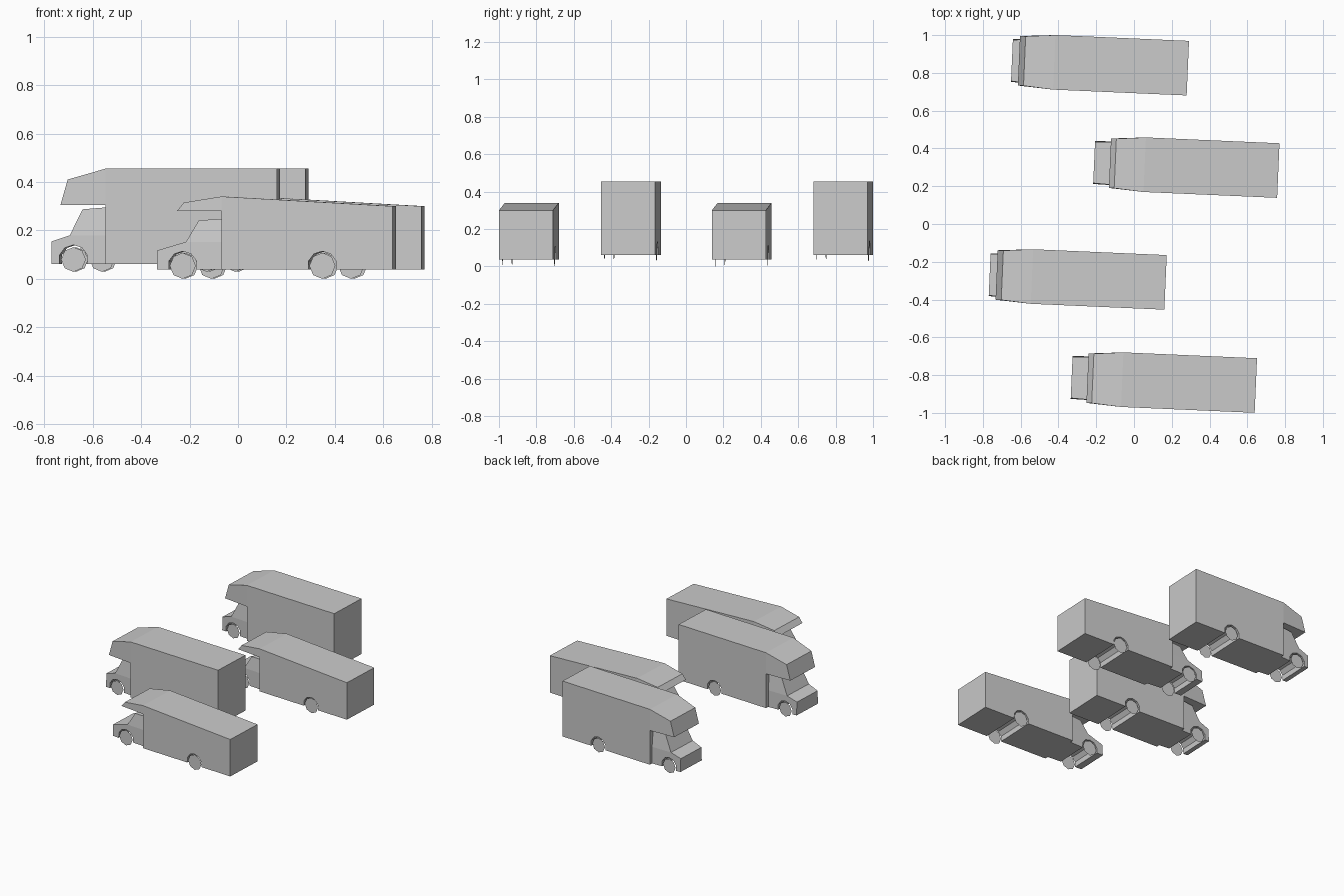
import bpy, bmesh, math

if "Cube" in bpy.data.objects:
    bpy.data.objects.remove(bpy.data.objects["Cube"])

TURN = math.radians(-2.5)
BODY_W, NOSE_W, CAB_W = 0.1445, 0.131, 0.115


def arch(x, z, floor, w, r=0.06, n=6):
    """Wheel-arch points running front to rear along the floor line."""
    a0 = math.asin((floor - z) / r)
    a1 = math.pi - a0
    angles = [a1 + (a0 - a1) * i / n for i in range(n + 1)]
    return [(x + r * math.cos(a), z + r * math.sin(a), w) for a in angles]


def shell(name, upper, floor_pts, split):
    """Symmetric shell from (x, z, half_width) loop; side walls split at two corners."""
    pts = upper + floor_pts
    i, j = split
    n = len(pts)
    walls = [list(range(i, j + 1)), list(range(j, n)) + list(range(0, i + 1))]
    bm = bmesh.new()
    near = [bm.verts.new((x, -w, z)) for x, z, w in pts]
    far = [bm.verts.new((x, w, z)) for x, z, w in pts]
    for k in range(n):
        m = (k + 1) % n
        bm.faces.new((near[k], near[m], far[m], far[k]))
    for wall in walls:
        bm.faces.new([near[k] for k in wall])
        bm.faces.new([far[k] for k in reversed(wall)])
    bmesh.ops.recalc_face_normals(bm, faces=bm.faces)
    return finish(name, bm)


def disc_pair(name, x, z, r, w):
    """Two flat eight-sided wheels, one per side."""
    bm = bmesh.new()
    for s in (-1, 1):
        ring = [bm.verts.new((x + r * math.sin(k * math.pi / 4), s * w,
                              z - s * r * math.cos(k * math.pi / 4)
                              )) for k in range(8)]
        bm.faces.new(ring)
    return finish(name, bm)


def finish(name, bm):
    mesh = bpy.data.meshes.new(name)
    bm.to_mesh(mesh)
    bm.free()
    return mesh


def camper_meshes(kind, floor, roof, nose, cab, wheels, wheel_z, wheel_r):
    front = -0.708
    under = nose[0][1]
    # Living box with the overhanging sleeping nose
    body = shell(kind + "_body",
                 [(0, floor, BODY_W), (0, roof[1], BODY_W), (front, roof[0], BODY_W),
                  (*nose[1], NOSE_W), (*nose[0], NOSE_W), (front, under, BODY_W),
                  (front, floor, BODY_W)],
                 arch(wheels[1], wheel_z, floor, BODY_W), (2, 5))
    # Cab: bonnet, sloping windscreen, roof, narrowing above the belt line
    x0, z0 = cab[0]
    belt = cab[1][1]
    cab_mesh = shell(kind + "_cab",
                     [(x0, floor, CAB_W - 0.002), (x0, z0, CAB_W - 0.006),
                      (*cab[1], CAB_W), (*cab[2], CAB_W - 0.012),
                      (front, cab[3], CAB_W - 0.006), (front, belt, CAB_W + 0.005),
                      (front, floor, CAB_W + 0.005)],
                     arch(wheels[0], wheel_z, floor, CAB_W)[::-1], (2, 5))
    # Wheels
    fw = disc_pair(kind + "_front_wheels", wheels[0], wheel_z, wheel_r, CAB_W - 0.002)
    rw = disc_pair(kind + "_rear_wheels", wheels[1], wheel_z, wheel_r, BODY_W - 0.005)
    return [body, cab_mesh, fw, rw]


tall = camper_meshes("tall_camper", 0.062, (0.455, 0.455),
                     [(-0.895, 0.305), (-0.865, 0.41)],
                     [(-0.932, 0.155), (-0.857, 0.18), (-0.805, 0.287), 0.295],
                     (-0.842, -0.29), 0.08, 0.051)
low = camper_meshes("low_camper", 0.038, (0.34, 0.30),
                    [(-0.892, 0.28), (-0.864, 0.315)],
                    [(-0.976, 0.117), (-0.855, 0.153), (-0.803, 0.242), 0.247],
                    (-0.869, -0.291), 0.054, 0.054)

# Four parked campers, placed by the middle of the rear wall
for meshes, x, y in ((tall, 0.285, 0.825), (low, 0.764, 0.283),
                     (tall, 0.167, -0.309), (low, 0.645, -0.855)):
    for mesh in meshes:
        ob = bpy.data.objects.new(mesh.name, mesh)
        ob.location = (x, y, 0)
        ob.rotation_euler.z = TURN
        bpy.context.collection.objects.link(ob)
